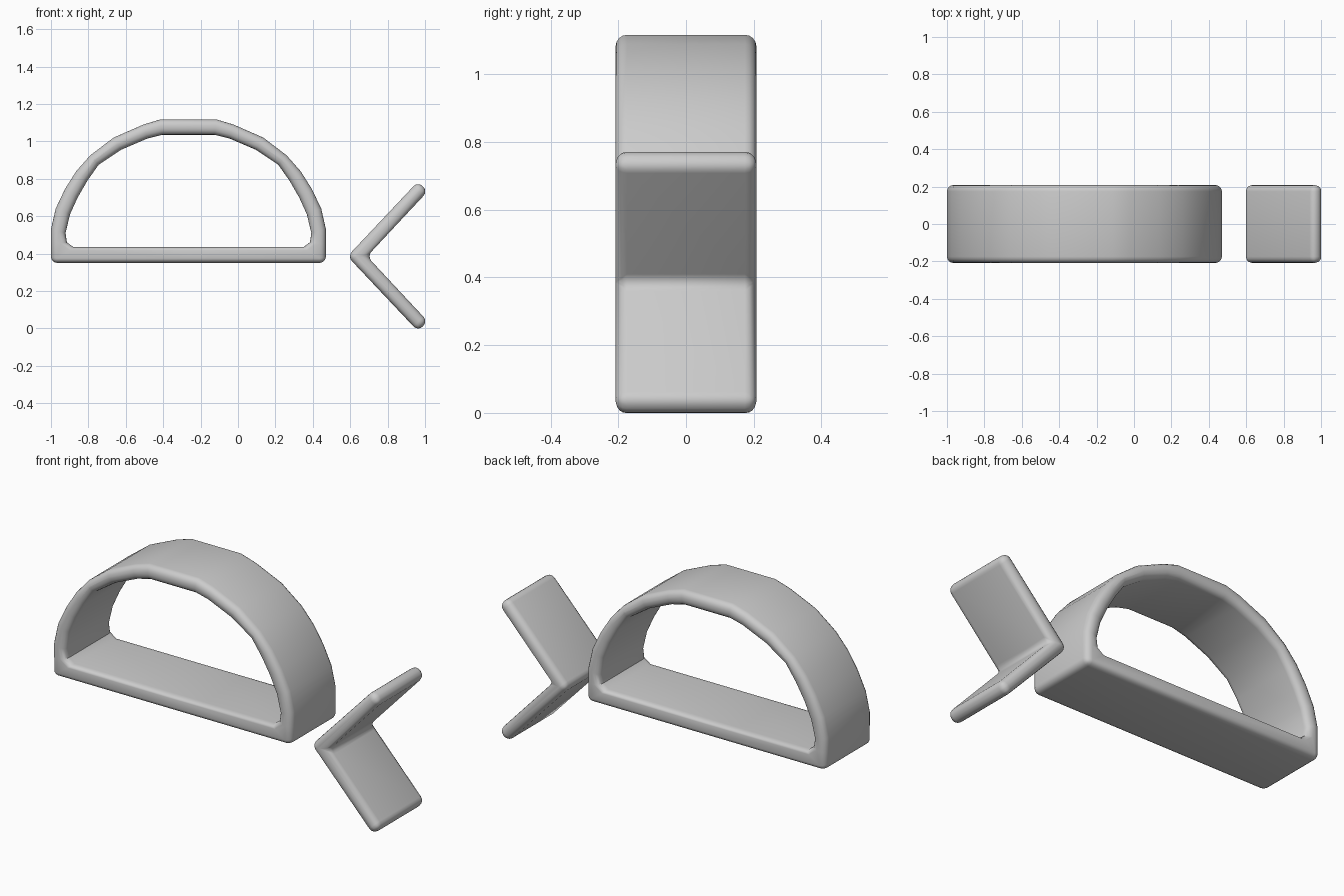
import bpy
import bmesh
import math

cube = bpy.data.objects.get("Cube")
if cube:
    bpy.data.objects.remove(cube, do_unlink=True)

HALF_DEPTH = 0.208
ROUNDING = 0.034

grey = bpy.data.materials.new("plain grey")
grey.use_nodes = True
colour = (0.6, 0.6, 0.6, 1)
grey.diffuse_color = colour
grey.node_tree.nodes["Principled BSDF"].inputs["Base Color"].default_value = colour


def extrude_band(name, outer, inner, closed):
    """Extrude the strip between two matching x/z outlines along y, with soft edges."""
    bm = bmesh.new()
    pairs = [[bm.verts.new((x, -HALF_DEPTH, z)) for x, z in pair]
             for pair in zip(outer, inner)]
    nexts = pairs[1:] + (pairs[:1] if closed else [])
    faces = [bm.faces.new((a[0], a[1], b[1], b[0])) for a, b in zip(pairs, nexts)]
    result = bmesh.ops.extrude_face_region(bm, geom=faces)
    moved = [v for v in result["geom"] if isinstance(v, bmesh.types.BMVert)]
    bmesh.ops.translate(bm, verts=moved, vec=(0, 2 * HALF_DEPTH, 0))
    bmesh.ops.recalc_face_normals(bm, faces=bm.faces)
    mesh = bpy.data.meshes.new(name)
    bm.to_mesh(mesh)
    bm.free()
    mesh.materials.append(grey)
    obj = bpy.data.objects.new(name, mesh)
    bpy.context.collection.objects.link(obj)

    bevel = obj.modifiers.new("soft edges", "BEVEL")
    bevel.width = ROUNDING
    bevel.segments = 4
    bevel.limit_method = "ANGLE"
    bevel.angle_limit = math.radians(60)
    bevel.use_clamp_overlap = False

    bpy.ops.object.select_all(action="DESELECT")
    obj.select_set(True)
    bpy.context.view_layer.objects.active = obj
    bpy.ops.object.modifier_apply(modifier=bevel.name)
    bpy.ops.object.shade_smooth_by_angle(angle=math.radians(40))
    return obj


def mirror_sideways(half, centre):
    """Right half from top to bottom, then its mirror image back up."""
    right = [(centre + u, z) for u, z in half]
    left = [(centre - u, z) for u, z in half[-2:0:-1]]
    return right + left


def mirror_upright(half, centre):
    """Upper half from tip to elbow, then its mirror image below."""
    return half + [(x, 2 * centre - z) for x, z in half[-2::-1]]


# Half-round arch with a flat base
arch_outer = [(0, 1.117), (0.15, 1.117), (0.24, 1.09), (0.40, 1.02),
              (0.525, 0.925), (0.60, 0.84), (0.66, 0.745), (0.71, 0.64),
              (0.735, 0.53), (0.735, 0.45), (0.735, 0.35), (0, 0.35)]
arch_inner = [(0, 1.035), (0.14, 1.035), (0.22, 1.015), (0.36, 0.955),
              (0.48, 0.875), (0.54, 0.79), (0.592, 0.70), (0.633, 0.61),
              (0.657, 0.51), (0.65, 0.46), (0.615, 0.435), (0, 0.435)]
extrude_band("arch_loop", mirror_sideways(arch_outer, -0.265),
             mirror_sideways(arch_inner, -0.265), closed=True)

# Angled bracket beside the arch
extrude_band("angle_bracket",
             mirror_upright([(0.962, 0.785), (0.585, 0.385)], 0.385),
             mirror_upright([(1.015, 0.733), (0.69, 0.385)], 0.385), closed=False)
